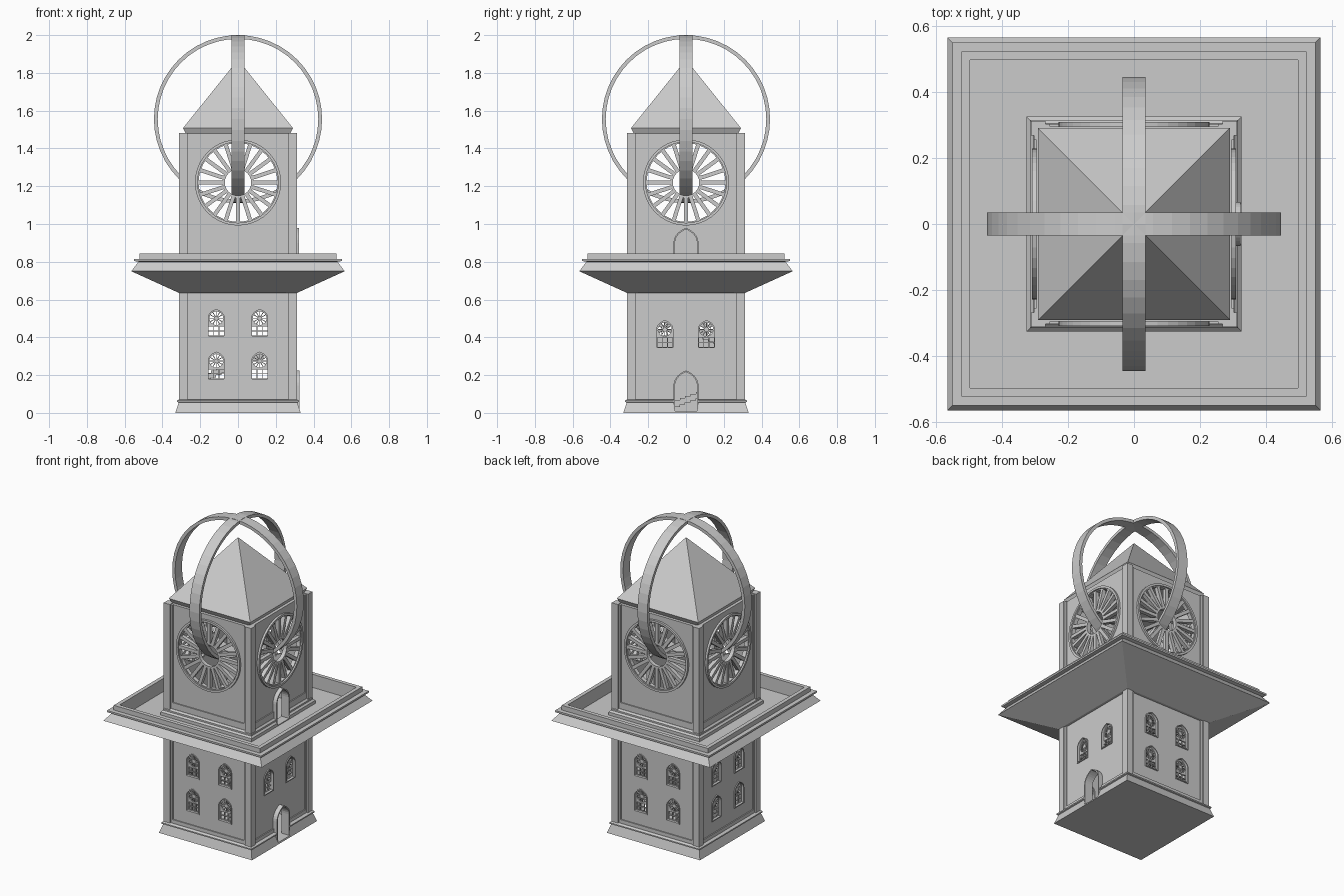
import bpy, bmesh
from math import pi, sin, cos, asin
from mathutils import Matrix

if "Cube" in bpy.data.objects:
    bpy.data.objects.remove(bpy.data.objects["Cube"])


def link(name, data):
    o = bpy.data.objects.new(name, data)
    bpy.context.collection.objects.link(o)
    return o


def bake(o):
    """Replace an object by its evaluated mesh."""
    dg = bpy.context.evaluated_depsgraph_get()
    me = bpy.data.meshes.new_from_object(o.evaluated_get(dg))
    name, mat = o.name, o.matrix_world.copy()
    bpy.data.objects.remove(o)
    n = link(name, me)
    n.matrix_world = mat
    return n


def panel(name, loops, d0, d1, k):
    """Flat plate with holes on tower side k (0 front, 1 right, 2 back, 3 left)."""
    cu = bpy.data.curves.new(name, 'CURVE')
    cu.dimensions, cu.fill_mode, cu.extrude = '2D', 'BOTH', (d1 - d0) / 2
    for pts in loops:
        s = cu.splines.new('POLY')
        s.points.add(len(pts) - 1)
        for p, (u, v) in zip(s.points, pts):
            p.co = (u, v, 0, 1)
        s.use_cyclic_u, s.use_smooth = True, False
    o = link(name, cu)
    o.matrix_world = (Matrix.Rotation(k * pi / 2, 4, 'Z')
                      @ Matrix.Translation((0, -(d0 + d1) / 2, 0))
                      @ Matrix.Rotation(pi / 2, 4, 'X'))
    bpy.context.view_layer.update()
    return bake(o)


def from_bm(name, bm):
    bmesh.ops.recalc_face_normals(bm, faces=bm.faces)
    me = bpy.data.meshes.new(name)
    bm.to_mesh(me)
    bm.free()
    return link(name, me)


def boxes(name, items):
    """items: (x0, x1, y0, y1, z0, z1, side)"""
    bm = bmesh.new()
    for x0, x1, y0, y1, z0, z1, k in items:
        m = (Matrix.Rotation(k * pi / 2, 4, 'Z')
             @ Matrix.Translation(((x0 + x1) / 2, (y0 + y1) / 2, (z0 + z1) / 2))
             @ Matrix.Diagonal((x1 - x0, y1 - y0, z1 - z0, 1)))
        bmesh.ops.create_cube(bm, size=1, matrix=m)
    return from_bm(name, bm)


def square_ring(name, prof):
    """Closed (half width, z) profile swept round a square."""
    bm = bmesh.new()
    rows = [[bm.verts.new((sx * h, sy * h, z)) for sx, sy in ((-1, -1), (1, -1), (1, 1), (-1, 1))]
            for h, z in prof]
    for a, b in zip(rows, rows[1:] + rows[:1]):
        for i in range(4):
            j = (i + 1) % 4
            bm.faces.new((a[i], a[j], b[j], b[i]))
    return from_bm(name, bm)


def cut_door(o, z0, z1):
    c = boxes('door_cutter', [(-.06, .06, -.5, -.2, z0, z1, 1)])
    c.hide_render = True
    m = o.modifiers.new('cut', 'BOOLEAN')
    m.operation, m.object, m.solver = 'DIFFERENCE', c, 'EXACT'
    bpy.context.view_layer.update()
    bake(o)
    bpy.data.objects.remove(c)


def rect(u0, u1, v0, v1):
    return [(u0, v0), (u1, v0), (u1, v1), (u0, v1)]


def circle(u, v, r, n=40):
    return [(u + r * cos(2 * pi * i / n), v + r * sin(2 * pi * i / n)) for i in range(n)]


def arch(u, z0, w, zs, zt):
    """Slightly pointed arch outline."""
    half = [(w * cos(t * pi / 2), zs + (zt - zs) * (.85 * sin(t * pi / 2) + .15 * t ** 4))
            for t in [i / 7 for i in range(8)]]
    return ([(u - w, z0), (u + w, z0)] + [(u + x, z) for x, z in half]
            + [(u - x, z) for x, z in reversed(half[:-1])])


def gaps(u, v, r0, r1, n, bar):
    """Openings between the n spokes of a wheel."""
    out = []
    for i in range(n):
        c, pts = 2 * pi * (i + .5) / n, []
        for r, sg in ((r0, -1), (r1, -1), (r1, 0), (r1, 1), (r0, 1)):
            a = c + sg * (pi / n - asin(bar / 2 / r))
            pts.append((u + r * cos(a), v + r * sin(a)))
        out.append(pts)
    return out


def window_arch(u, z, grow=0):
    return arch(u, z - grow, .044 + grow, z + .098, z + .146 + grow)


def door_arch(z, grow=0, foot=0):
    return arch(0, z - foot, .058 + grow, z + .135, z + .207 + grow)


CZ, RW = 1.22, .228          # rose wheel centre and radius
for k in range(4):
    right = k == 1
    spots = ([(u, .345) for u in (-.112, .108)] if right else
             [(u, z) for u in (-.115, .115) for z in (.178, .404)])
    # Lower wall, framed panel, windows
    holes = [window_arch(u, z) for u, z in spots]
    if right:
        holes.append(door_arch(.01))
    panel('lower_wall', [rect(-.295, .295, 0, .64)] + holes, .27, .296, k)
    for u, z in spots:
        panel('window_frame', [window_arch(u, z, .004), window_arch(u, z, -.002)], .285, .302, k)
        panes = [rect(u + a, u + a + .024, z + b, z + b + .022)
                 for a in (-.04, -.012, .016) for b in (.005, .031)]
        panel('window_tracery',
              [window_arch(u, z)] + panes + gaps(u, z + .097, .011, .036, 12, .004),
              .276, .286, k)
    # Upper wall with wheel opening
    holes = [circle(0, CZ, RW - .006)] + ([door_arch(.765)] if right else [])
    panel('upper_wall', [rect(-.295, .295, .7, 1.48)] + holes, .27, .296, k)
    panel('wheel_rim', [circle(0, CZ, RW), circle(0, CZ, RW - .014)], .27, .309, k)
    panel('wheel_spokes', [circle(0, CZ, RW - .008), circle(0, CZ, .07, 24)]
          + gaps(0, CZ, .082, .208, 20, .021), .275, .300, k)
    # Raised strips beside the corner pillars
    for z0, z1 in ((.06, .637), (.77, 1.48)):
        for s in (-1, 1):
            u = sorted((s * .255, s * .29))
            panel('wall_strip', [rect(u[0], u[1], z0, z1)], .29, .303, k)
        for s in ((-.255, -.06), (.06, .255)) if right else ((-.255, .255),):
            panel('wall_sill', [rect(s[0], s[1], z0, z0 + .035 + (z0 > .5) * .045)], .29, .303, k)

# Door frames
panel('lower_door_frame', [door_arch(.01, .008), door_arch(.01)], .27, .325, 1)
panel('upper_door_frame', [door_arch(.765, .008), door_arch(.765)], .27, .322, 1)

# Corner pillars
boxes('corner_pillars', [(.268, .312, -.312, -.268, z0, z1, k)
                         for k in range(4) for z0, z1 in ((.03, .64), (.76, 1.483))])

# Flared base and mouldings, opened at the doors
cut_door(square_ring('flared_base', [(.332, 0), (.314, .055), (.322, .058), (.322, .066),
                                     (.312, .072), (.28, .072), (.28, 0)]), .01, .2)
cut_door(square_ring('upper_moulding', [(.325, .755), (.325, .78), (.315, .79), (.315, .80),
                                        (.305, .81), (.28, .81), (.28, .755)]), .765, .9)
boxes('ground_floor', [(-.328, .328, -.328, .328, 0, .01, 0)])

# Balcony with parapet
square_ring('balcony', [(.28, .635), (.312, .635), (.565, .75), (.527, .80), (.55, .804), (.55, .815),
                        (.522, .815), (.522, .845), (.497, .845), (.497, .76), (.28, .76)])

# Inner stairs winding up the walls, and the upper floor
steps = []
for f, k in enumerate((3, 2, 1, 0)):
    for i in range(17):
        u, z = .2 - i * .028, f * .19 + (i + 1) * .19 / 17
        steps.append((u - .028, u, -.272, -.19, max(z - .035, .005), z, k))
boxes('inner_stairs', steps)
boxes('upper_floor', [(-.275, .275, -.185, .275, .745, .76, 0)])

# Roof
boxes('tower_cap', [(-.296, .296, -.296, .296, 1.462, 1.48, 0)])
bm = bmesh.new()
for r1, r2, z0, z1 in ((.277, .291, 1.48, 1.508), (.291, 0, 1.508, 1.87)):
    bmesh.ops.create_cone(bm, cap_ends=True, segments=4, radius1=r1 * 2 ** .5, radius2=r2 * 2 ** .5,
                          depth=z1 - z0, matrix=Matrix.Translation((0, 0, (z0 + z1) / 2))
                          @ Matrix.Rotation(pi / 4, 4, 'Z'))
from_bm('pyramid_roof', bm)

# Two crossing hoops
for k in (0, 1):
    panel('hoop', [circle(0, 1.555, .445, 48), circle(0, 1.555, .425, 48)], -.035, .035, k)
